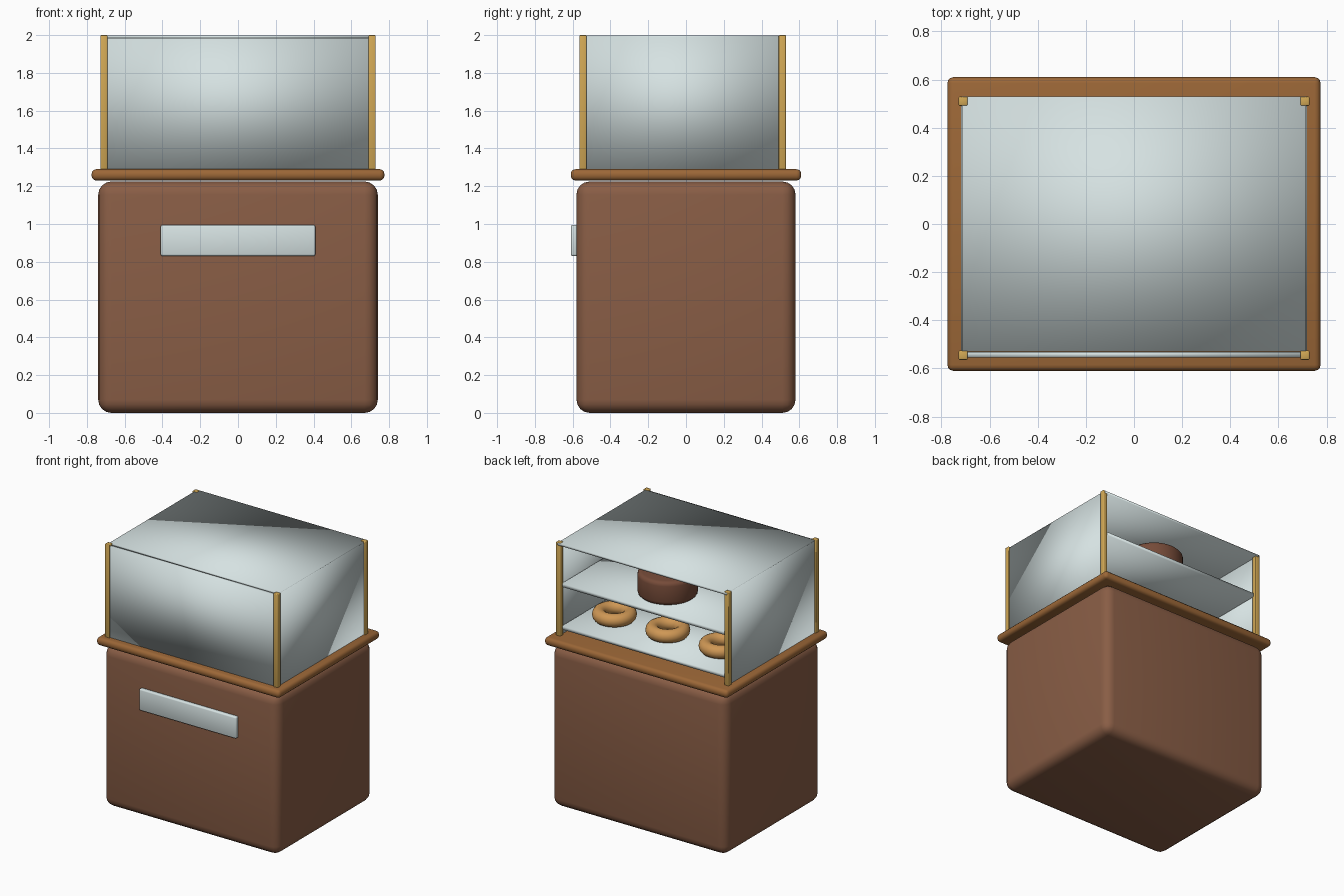
import bpy

if "Cube" in bpy.data.objects:
    bpy.data.objects.remove(bpy.data.objects["Cube"], do_unlink=True)


def material(name, rgb):
    m = bpy.data.materials.new(name)
    m.use_nodes = True
    m.diffuse_color = (*rgb, 1)
    m.node_tree.nodes["Principled BSDF"].inputs["Base Color"].default_value = (*rgb, 1)
    return m


WOOD = material("brown wood", (0.25, 0.11, 0.06))
TRIM = material("warm wood trim", (0.33, 0.135, 0.038))
BRASS = material("brass", (0.64, 0.39, 0.09))
GLASS = material("pale glass", (0.67, 0.76, 0.76))
DOUGH = material("golden dough", (0.62, 0.31, 0.09))
CHOCOLATE = material("chocolate", (0.18, 0.07, 0.04))


def finish(name, mat, bevel=0, segments=3):
    """Name, colour, round and smooth the active object."""
    ob = bpy.context.object
    ob.name = name
    ob.data.materials.append(mat)
    if bevel:
        mod = ob.modifiers.new("rounding", "BEVEL")
        mod.width = bevel
        mod.segments = segments
        mod.limit_method = "ANGLE"
    bpy.ops.object.shade_smooth()
    return ob


def box(name, mat, xs, ys, zs, bevel=0, segments=3):
    """Box spanning the given (low, high) ranges."""
    spans = (xs, ys, zs)
    bpy.ops.mesh.primitive_cube_add(size=1, location=[(a + b) / 2 for a, b in spans])
    bpy.context.object.scale = [b - a for a, b in spans]
    bpy.ops.object.transform_apply(location=False, rotation=False, scale=True)
    return finish(name, mat, bevel, segments)


# Counter: cabinet, worktop and front plate
box("cabinet", WOOD, (-0.74, 0.74), (-0.58, 0.58), (0, 1.225), 0.07, 4)
box("worktop", TRIM, (-0.775, 0.775), (-0.61, 0.61), (1.23, 1.29), 0.025)
box("front_plate", GLASS, (-0.41, 0.41), (-0.61, -0.575), (0.83, 0.995), 0.01, 2)

# Corner posts and side panes
for side, s in (("left", 1), ("right", -1)):
    for end, y in (("front", -0.545), ("back", 0.51)):
        box(f"{end}_{side}_post", BRASS, (s * 0.71 - 0.019, s * 0.71 + 0.019),
            (y - 0.019, y + 0.019), (1.28, 2.0), 0.005, 2)
    box(f"{side}_pane", GLASS, (s * 0.71 - 0.008, s * 0.71 + 0.008),
        (-0.54, 0.505), (1.285, 1.99))

# Front and top panes, with the back left open
box("front_pane", GLASS, (-0.7, 0.7), (-0.555, -0.531), (1.285, 1.985))
box("top_pane", GLASS, (-0.715, 0.715), (-0.53, 0.53), (1.98, 1.997))

# Shelves
for name, z in (("lower_shelf", 1.345), ("upper_shelf", 1.67)):
    box(name, GLASS, (-0.695, 0.695), (-0.52, 0.505), (z - 0.013, z + 0.013))

# Ring pastries on the lower shelf
for i in range(3):
    bpy.ops.mesh.primitive_torus_add(major_radius=0.107, minor_radius=0.049,
                                     major_segments=32, minor_segments=14,
                                     location=(0.45 * (i - 1), 0.22, 1.407))
    finish(f"ring_pastry_{i + 1}", DOUGH)

# Cake on the upper shelf
bpy.ops.mesh.primitive_cylinder_add(vertices=40, radius=0.21, depth=0.18,
                                    location=(0, 0.22, 1.773))
finish("cake", CHOCOLATE, 0.03)
